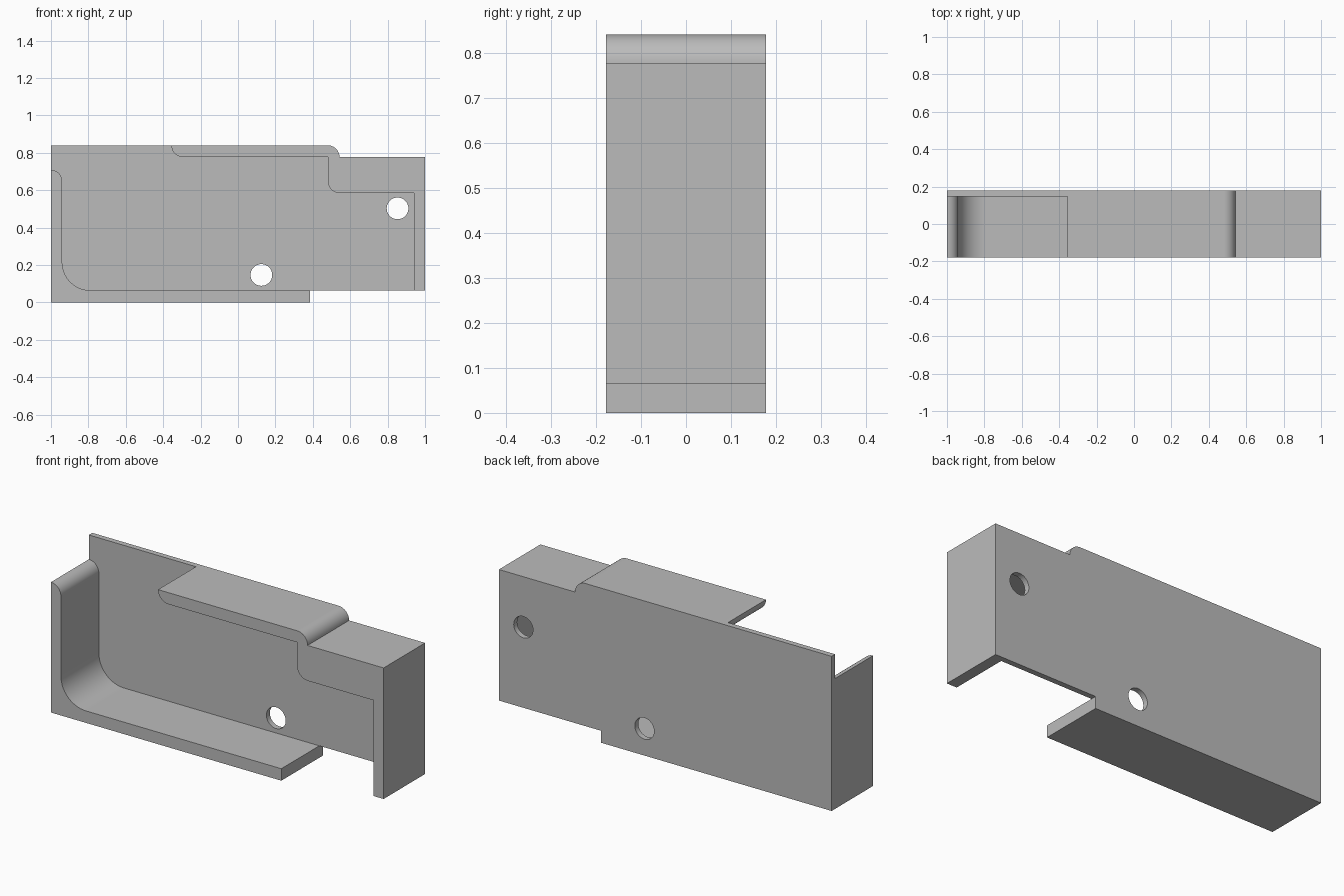
import bpy
import bmesh
from math import cos, sin, radians

cube = bpy.data.objects.get("Cube")
if cube:
    bpy.data.objects.remove(cube, do_unlink=True)

FRONT, INNER, BACK = -0.178, 0.148, 0.178   # depth of rims and back plate
BASE, STEP, SHOULDER, TOP = 0.0, 0.065, 0.777, 0.84
FILLET = 0.063

grey = bpy.data.materials.new("plain grey")
grey.use_nodes = True
COLOUR = (0.5, 0.5, 0.5, 1)
grey.diffuse_color = COLOUR
grey.node_tree.nodes["Principled BSDF"].inputs["Base Color"].default_value = COLOUR


def arc(cx, cz, r, start, end, steps=14):
    angles = [radians(start + (end - start) * i / steps) for i in range(steps + 1)]
    return [(cx + r * cos(a), cz + r * sin(a)) for a in angles]


def extrude(name, outline, y0, y1):
    """Extrude an x-z outline from y0 to y1."""
    bm = bmesh.new()
    face = bm.faces.new([bm.verts.new((x, y0, z)) for x, z in outline])
    moved = bmesh.ops.extrude_face_region(bm, geom=[face])["geom"]
    verts = [v for v in moved if isinstance(v, bmesh.types.BMVert)]
    bmesh.ops.translate(bm, verts=verts, vec=(0, y1 - y0, 0))
    bmesh.ops.recalc_face_normals(bm, faces=bm.faces)
    mesh = bpy.data.meshes.new(name)
    bm.to_mesh(mesh)
    bm.free()
    mesh.materials.append(grey)
    obj = bpy.data.objects.new(name, mesh)
    bpy.context.collection.objects.link(obj)
    return obj


def activate(obj):
    bpy.ops.object.select_all(action="DESELECT")
    obj.select_set(True)
    bpy.context.view_layer.objects.active = obj


# Outer rounded step shared by the plate and the upper rim
top_step = arc(0.48, SHOULDER, FILLET, 0, 90)

# Back plate
plate = extrude("back_plate",
                [(-1, BASE), (0.385, BASE), (0.385, STEP), (1, STEP), (1, SHOULDER)]
                + top_step + [(-1, TOP)], INNER, BACK)

# Two round holes through the plate
for x, z in ((0.853, 0.503), (0.125, 0.147)):
    cutter = extrude("hole_cutter", arc(x, z, 0.058, 0, 351, 39), INNER - 0.1, BACK + 0.1)
    cutter.hide_render = True
    activate(plate)
    cut = plate.modifiers.new("hole", "BOOLEAN")
    cut.operation = "DIFFERENCE"
    cut.solver = "EXACT"
    cut.object = cutter
    bpy.ops.object.modifier_apply(modifier=cut.name)
    bpy.data.objects.remove(cutter, do_unlink=True)

# Floor and side wall, joined by a large fillet
lower_rim = extrude("lower_rim",
                    [(-1, BASE), (0.385, BASE), (0.385, STEP)]
                    + arc(-0.79, STEP + 0.15, 0.15, 270, 180)
                    + arc(-1, 0.648, 0.06, 0, 90), FRONT, INNER)

# Stepped roof and opposite side wall
upper_rim = extrude("upper_rim",
                    arc(-0.293, TOP, FILLET, 180, 270) + [(0.48, SHOULDER)]
                    + arc(0.545, 0.65, 0.065, 180, 270)
                    + [(0.94, 0.585), (0.94, STEP), (1, STEP), (1, SHOULDER)]
                    + top_step, FRONT, INNER)

for part in (plate, lower_rim, upper_rim):
    activate(part)
    bpy.ops.object.shade_smooth_by_angle(angle=radians(30))
